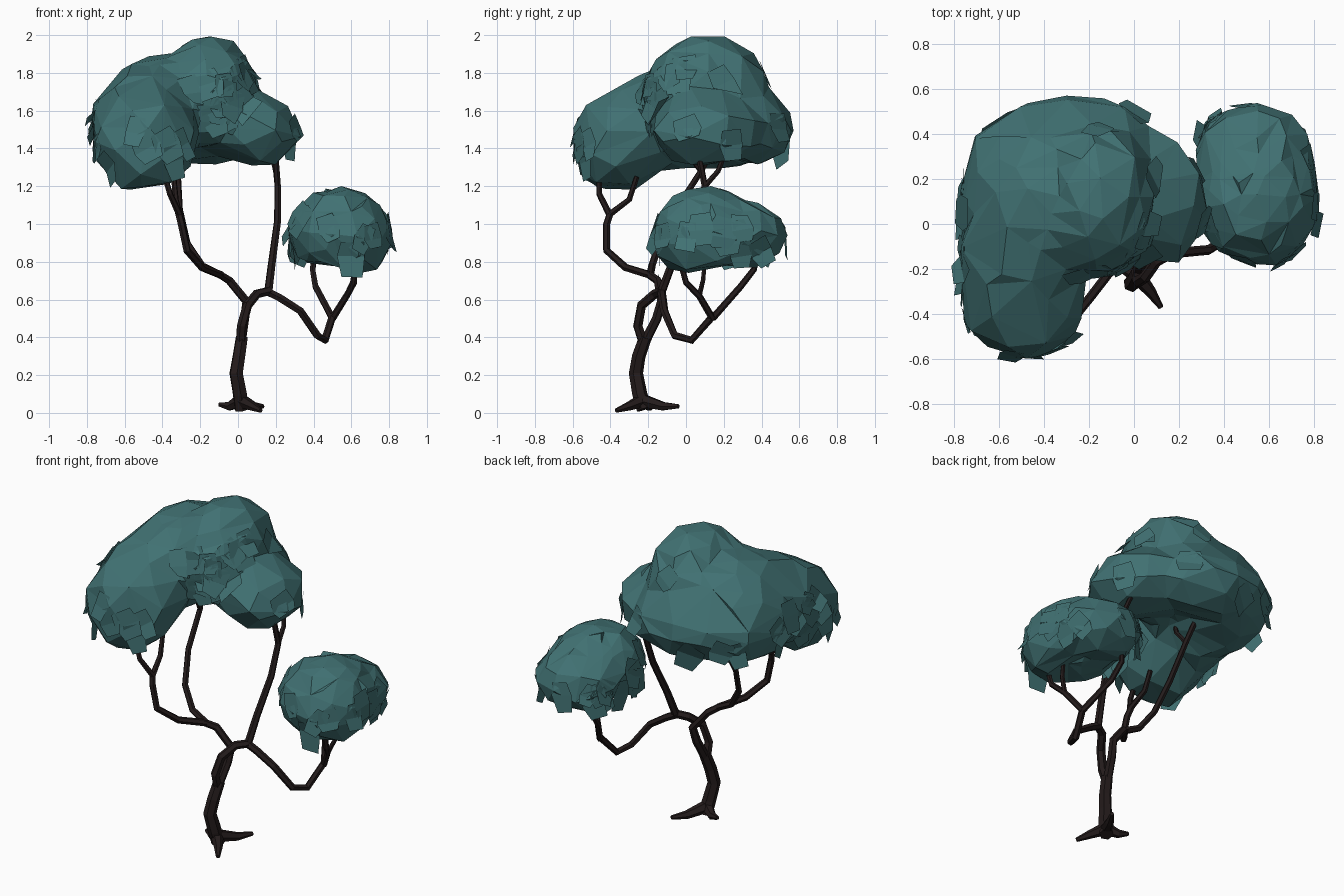
import bpy, bmesh, math, random
from mathutils import Vector, Matrix
from mathutils.bvhtree import BVHTree

random.seed(11)


def material(name, rgb):
    m = bpy.data.materials.new(name)
    m.diffuse_color = (*rgb, 1)
    return m


LEAF = material("teal leaves", (0.052, 0.165, 0.170))
BARK = material("dark bark", (0.017, 0.011, 0.011))


def add_object(name, mesh, mat):
    mesh.materials.clear()
    mesh.materials.append(mat)
    ob = bpy.data.objects.new(name, mesh)
    bpy.context.collection.objects.link(ob)
    return ob


# Tapered six-sided limb: points along its path, radius at start and end
def limb(name, pts, r0, r1):
    cu = bpy.data.curves.new(name, 'CURVE')
    cu.dimensions = '3D'
    cu.bevel_depth = 1
    cu.bevel_resolution = 1
    cu.use_fill_caps = True
    sp = cu.splines.new('POLY')
    sp.points.add(len(pts) - 1)
    for i, p in enumerate(pts):
        t = i / (len(pts) - 1)
        sp.points[i].co = (*p, 1)
        sp.points[i].radius = r0 + (r1 - r0) * t
    tmp = bpy.data.objects.new(name + "_path", cu)
    bpy.context.collection.objects.link(tmp)
    bpy.context.view_layer.update()
    deps = bpy.context.evaluated_depsgraph_get()
    me = bpy.data.meshes.new_from_object(tmp.evaluated_get(deps))
    bpy.data.objects.remove(tmp)
    for f in me.polygons:
        f.use_smooth = False
        f.material_index = 0
    return add_object(name, me, BARK)


# Leaf mass: icosphere pushed onto the blended surface of several ellipsoids
# (sign -1 carves a hollow), then reduced to coarse facets
def foliage(name, centre, lobes, top, keep, flaps):
    centre = Vector(centre)

    def field(p):
        total = 0
        for sign, c, r in lobes:
            d = math.sqrt(sum(((p[i] - c[i]) / r[i]) ** 2 for i in range(3)))
            total += sign * math.exp(-9 * (d - 1))
        return total

    bm = bmesh.new()
    bmesh.ops.create_icosphere(bm, subdivisions=4, radius=1)
    for v in bm.verts:
        d = v.co.normalized()
        r = 1.1
        while r > 0.05 and field(centre + d * r) < 1:
            r -= 0.01
        v.co = centre + d * (r + random.uniform(-0.012, 0.012))
    lift = top - max(v.co.z for v in bm.verts)
    for v in bm.verts:
        v.co.z += lift
    bm.normal_update()
    tree = BVHTree.FromBMesh(bm)

    # Loose leaf sheets lying on the sides and hanging off the lower rim
    fl = bmesh.new()
    down = Vector((0, 0, -1))
    sides = [v for v in bm.verts if -0.6 < v.normal.z < 0.35
             and v.normal.dot((v.co - centre).normalized()) > 0.6]
    for v in random.sample(sides, min(flaps, len(sides))):
        n = v.normal
        t = (down - n * down.dot(n)).normalized()
        rim = n.z < 0
        d = t * 0.4 + down * 0.6 if rim else t
        d = (Matrix.Rotation(random.uniform(-0.6, 0.6), 3, n) @ d).normalized()
        s = d.cross(n).normalized() * random.uniform(0.05, 0.085)
        lift_tip = random.uniform(0.0, 0.05)
        rows = []
        for along, w in ((-0.07, 0.8), (0.02, 1.0), (random.uniform(0.06, 0.12), 0.7)):
            row = []
            for side in (-w, w):
                q = v.co + d * along + s * side
                near, nn, _, _ = tree.find_nearest(q)
                tip = along > 0.05
                skin = near + nn * (0.01 + lift_tip * tip)
                row.append(fl.verts.new(q + n * 0.01 if rim and tip else skin))
            rows.append(row)
        for lo, hi in zip(rows, rows[1:]):
            fl.faces.new((lo[0], lo[1], hi[1], hi[0]))
    for b, nm in ((bm, name), (fl, name + "_loose_leaves")):
        me = bpy.data.meshes.new(nm)
        b.to_mesh(me)
        b.free()
        ob = add_object(nm, me, LEAF)
        if nm == name:
            dec = ob.modifiers.new("coarse facets", 'DECIMATE')
            dec.ratio = keep


# Trunk and roots
limb("trunk", [(0.02, -0.22, 0.02), (0.01, -0.245, 0.1), (-0.01, -0.265, 0.21),
               (0.005, -0.25, 0.3), (0.02, -0.215, 0.4)], 0.042, 0.034)
for i, tip in enumerate([(0.12, -0.37, 0.012), (0.13, -0.04, 0.035), (-0.1, -0.17, 0.045)]):
    mid = (0.02 * 0.45 + tip[0] * 0.55, -0.22 * 0.45 + tip[1] * 0.55, 0.035)
    limb(f"root_{i + 1}", [(0.015, -0.23, 0.065), mid, tip], 0.038, 0.012)

# Two stems that part above the trunk and cross over
limb("front_stem", [(0.015, -0.225, 0.37), (0.02, -0.255, 0.46), (0.05, -0.235, 0.57),
                    (0.1, -0.165, 0.63), (0.165, -0.13, 0.645)], 0.027, 0.024)
limb("back_stem", [(0.015, -0.22, 0.37), (0.035, -0.155, 0.5), (0.045, -0.13, 0.59),
                   (-0.045, -0.15, 0.7), (-0.1, -0.2, 0.735)], 0.027, 0.021)

# Branches
limb("left_front_branch", [(-0.09, -0.19, 0.73), (-0.19, -0.32, 0.77), (-0.27, -0.42, 0.86),
                           (-0.3, -0.42, 1.0), (-0.315, -0.4, 1.06)], 0.021, 0.019)
limb("left_front_twig_a", [(-0.31, -0.405, 1.05), (-0.36, -0.46, 1.16), (-0.39, -0.46, 1.26)], 0.018, 0.014)
limb("left_front_twig_b", [(-0.31, -0.405, 1.05), (-0.33, -0.3, 1.13), (-0.34, -0.26, 1.25)], 0.018, 0.014)
limb("left_back_branch", [(-0.09, -0.19, 0.73), (-0.19, -0.18, 0.78), (-0.27, -0.14, 0.9),
                          (-0.31, -0.05, 1.08), (-0.32, 0.08, 1.28), (-0.34, 0.14, 1.4)], 0.021, 0.016)
limb("left_back_twig", [(-0.32, 0.08, 1.28), (-0.3, 0.02, 1.36), (-0.3, 0.0, 1.45)], 0.015, 0.012)
limb("middle_branch", [(0.16, -0.13, 0.64), (0.18, -0.07, 0.8), (0.21, 0.03, 1.02),
                       (0.21, 0.1, 1.2), (0.2, 0.07, 1.35)], 0.023, 0.016)
limb("middle_twig", [(0.21, 0.1, 1.2), (0.2, 0.17, 1.28), (0.18, 0.2, 1.36)], 0.016, 0.013)
limb("right_branch", [(0.15, -0.13, 0.645), (0.22, -0.125, 0.61), (0.33, -0.115, 0.54),
                      (0.42, -0.06, 0.41), (0.46, 0.03, 0.385), (0.5, 0.14, 0.51)], 0.023, 0.02)
limb("right_twig_a", [(0.5, 0.14, 0.5), (0.41, 0.29, 0.67), (0.395, 0.36, 0.76), (0.41, 0.38, 0.86)], 0.019, 0.015)
limb("right_twig_b", [(0.5, 0.14, 0.5), (0.575, 0.07, 0.62), (0.615, 0.0, 0.69), (0.62, -0.03, 0.8)], 0.019, 0.015)
limb("right_twig_c", [(0.575, 0.07, 0.62), (0.61, 0.09, 0.7), (0.61, 0.1, 0.8)], 0.015, 0.012)

# Leaf masses: the wide crown has top, left, right, front and back lobes,
# with hollows underneath where the branches enter
foliage("main_crown", (-0.28, 0.05, 1.57),
        [(1, (-0.15, 0.11, 1.66), (0.25, 0.33, 0.32)),
         (1, (-0.40, 0.11, 1.62), (0.29, 0.34, 0.25)),
         (1, (-0.48, 0.13, 1.50), (0.29, 0.38, 0.24)),
         (1, (-0.50, -0.14, 1.52), (0.27, 0.27, 0.26)),
         (1, (-0.49, -0.36, 1.41), (0.27, 0.24, 0.28)),
         (1, (0.11, 0.10, 1.47), (0.22, 0.28, 0.19)),
         (1, (-0.22, 0.32, 1.48), (0.34, 0.25, 0.20)),
         (-1, (-0.26, 0.12, 1.20), (0.25, 0.25, 0.22)),
         (-1, (-0.42, -0.33, 1.06), (0.16, 0.16, 0.14))], 1.995, 0.22, 42)
foliage("right_crown", (0.53, 0.17, 0.97),
        [(1, (0.54, 0.11, 0.94), (0.27, 0.28, 0.24)),
         (1, (0.61, 0.08, 0.90), (0.18, 0.24, 0.19)),
         (1, (0.53, 0.33, 0.92), (0.25, 0.20, 0.17)),
         (-1, (0.50, 0.16, 0.70), (0.20, 0.22, 0.13))], 1.2, 0.13, 24)
